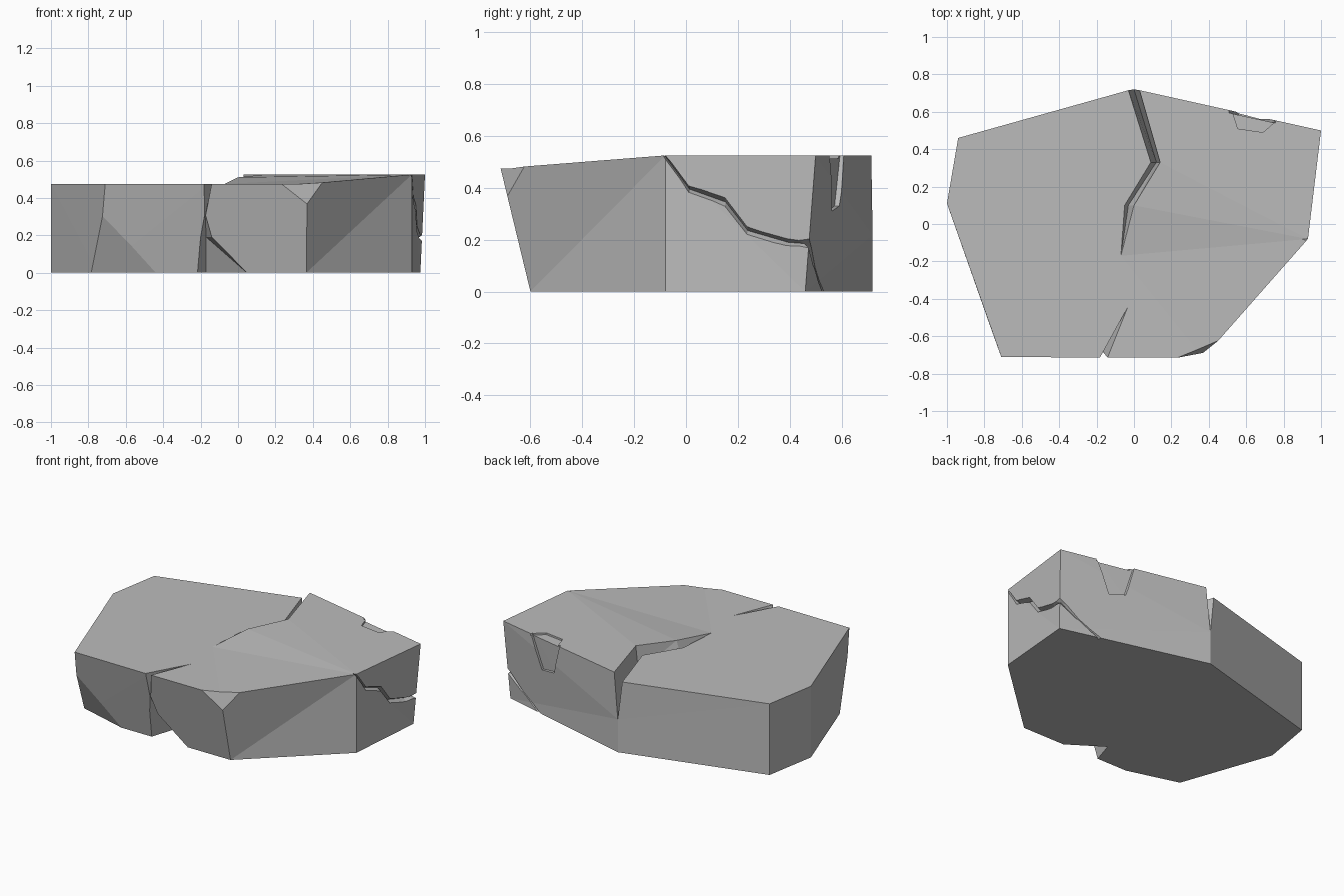
import bpy
import bmesh
from mathutils import Vector

cube = bpy.data.objects.get("Cube")
if cube:
    bpy.data.objects.remove(cube, do_unlink=True)

stone = bpy.data.materials.new("grey stone")
stone.use_nodes = True
colour = (0.5, 0.5, 0.5, 1)
stone.diffuse_color = colour
stone.node_tree.nodes["Principled BSDF"].inputs["Base Color"].default_value = colour


def make_object(name, bm):
    bmesh.ops.recalc_face_normals(bm, faces=bm.faces)
    mesh = bpy.data.meshes.new(name)
    bm.to_mesh(mesh)
    bm.free()
    mesh.materials.append(stone)
    obj = bpy.data.objects.new(name, mesh)
    bpy.context.collection.objects.link(obj)
    return obj


def loft(name, rings):
    """Closed solid through rings of equal length."""
    bm = bmesh.new()
    loops = [[bm.verts.new(p) for p in ring] for ring in rings]
    n = len(loops[0])
    for a, b in zip(loops, loops[1:]):
        for i in range(n):
            j = (i + 1) % n
            bm.faces.new((a[i], a[j], b[j], b[i]))
    bm.faces.new(loops[0])
    bm.faces.new(loops[-1])
    bmesh.ops.triangulate(bm, faces=bm.faces)
    return make_object(name, bm)


def chip(bm, a, b, c, inside):
    """Slice a corner off along the plane through three points."""
    a, b, c = Vector(a), Vector(b), Vector(c)
    normal = (b - a).cross(c - a).normalized()
    if normal.dot(Vector(inside) - a) > 0:
        normal.negate()
    bmesh.ops.bisect_plane(bm, geom=bm.verts[:] + bm.edges[:] + bm.faces[:],
                           plane_co=a, plane_no=normal, clear_outer=True)
    bmesh.ops.holes_fill(bm, edges=[e for e in bm.edges if e.is_boundary])


# Slab: underside, two top halves at different heights, open crack between them
low, high = 0.475, 0.525
bm = bmesh.new()


def row(points, z=None):
    return [bm.verts.new(p if z is None else (*p, z)) for p in points]


base = row([(0, .72), (-.94, .46), (-1, .11), (-.75, -.6),
            (.365, -.6), (.93, -.08), (.975, .46)], 0)
left = row([(-.94, .46), (-1, .11), (-.71, -.71)], low)
right = row([(.37, -.715, low), (.93, -.08, high), (1, .5, high)])
seam = row([(-.16, -.715), (-.12, -.45), (-.07, -.17)], low)
left_lip = row([(-.03, .715), (.09, .33), (-.05, .10)], low)
right_lip = row([(.03, .715, high), (.14, .33, high), (0, .1, .51)])
valley = row([(0, .72, .22), (.12, .33, .35), (-.03, .1, .42)])

tops = [bm.faces.new(left + seam + left_lip[::-1]),
        bm.faces.new(right + right_lip + seam[::-1])]
bm.faces.new(base)
bm.faces.new((base[1], base[0], valley[0], left_lip[0], left[0]))
bm.faces.new((base[0], base[6], right[2], right_lip[0], valley[0]))
bm.faces.new((base[3], base[4], right[0], seam[0], left[2]))
for i in range(2):
    bm.faces.new((base[1 + i], base[2 + i], left[i + 1], left[i]))
    bm.faces.new((base[4 + i], base[5 + i], right[i + 1], right[i]))
for lip in (left_lip, right_lip):
    for i in range(2):
        bm.faces.new((lip[i], valley[i], valley[i + 1], lip[i + 1]))
    bm.faces.new((lip[2], valley[2], seam[2]))
bmesh.ops.recalc_face_normals(bm, faces=bm.faces)
bmesh.ops.triangulate(bm, faces=bm.faces)

# Broken corners
middle = (0, 0, .25)
chip(bm, (.22, -.72, low), (.44, -.63, low), (.365, -.69, .37), middle)
chip(bm, (-.72, -.67, .3), (-.44, -.6, 0), (-.79, -.5, 0), middle)
slab = make_object("stone_slab", bm)


# Front notch, wide below, pinched in the middle, slit on top
def wedge(z, x0, x1, y, apex):
    return [(x0, y, z), (x0, y - .2, z), (x1, y - .2, z), (x1, y, z), (*apex, z)]


cutters = [
    loft("front_notch_cutter", [
        wedge(-.02, -.22, .07, -.6, (-.17, -.44)),
        wedge(.19, -.2, -.14, -.645, (-.17, -.55)),
        wedge(.31, -.178, -.174, -.675, (-.176, -.665))]),
    loft("front_slit_cutter", [
        wedge(.3, -.178, -.174, -.675, (-.176, -.665)),
        wedge(.48, -.182, -.14, -.715, (-.03, -.44))]),
]

# Jagged crack across the right side, turning the corner down to the base
side, corner, back = Vector((.99, -.12, 0)), Vector((.8, .6, 0)), Vector((.25, .97, 0))
path = [((.93, -.09, .53), side, .006), ((.941, .01, .395), side, .014),
        ((.953, .15, .345), side, .018), ((.962, .235, .235), side, .018),
        ((.975, .39, .19), side, .014), ((.985, .475, .185), corner, .018),
        ((.86, .518, .09), back, .012), ((.69, .54, -.02), back, .012)]
depth, reach = .03, .05
rings = []
for point, out, half in path:
    p = Vector(point)
    rise = Vector((0, 0, half * (depth + reach) / depth))
    rings.append([p + out * reach + rise, p + out * reach - rise, p - out * depth])
cutters.append(loft("side_crack_cutter", rings))

# Shallow flake missing from the back rim
flake_top = [(.52, .62), (.555, .51), (.69, .49), (.77, .56), (.8, .7), (.52, .75)]
cutters.append(loft("flake_top_cutter",
                    [[(x, y, z) for x, y in flake_top] for z in (high - .012, .6)]))
flake_back = [(.5, .56), (.77, .56), (.67, .31), (.56, .33)]
cutters.append(loft("flake_back_cutter", [
    [(x, .72 - .267 * x + .09 * x * z + shift, z) for x, z in flake_back]
    for shift in (-.014, .1)]))

for cutter in cutters:
    cutter.hide_render = True
    cutter.hide_viewport = True
    cutter.display_type = 'WIRE'
    cut = slab.modifiers.new(cutter.name, 'BOOLEAN')
    cut.operation = 'DIFFERENCE'
    cut.solver = 'EXACT'
    cut.object = cutter
